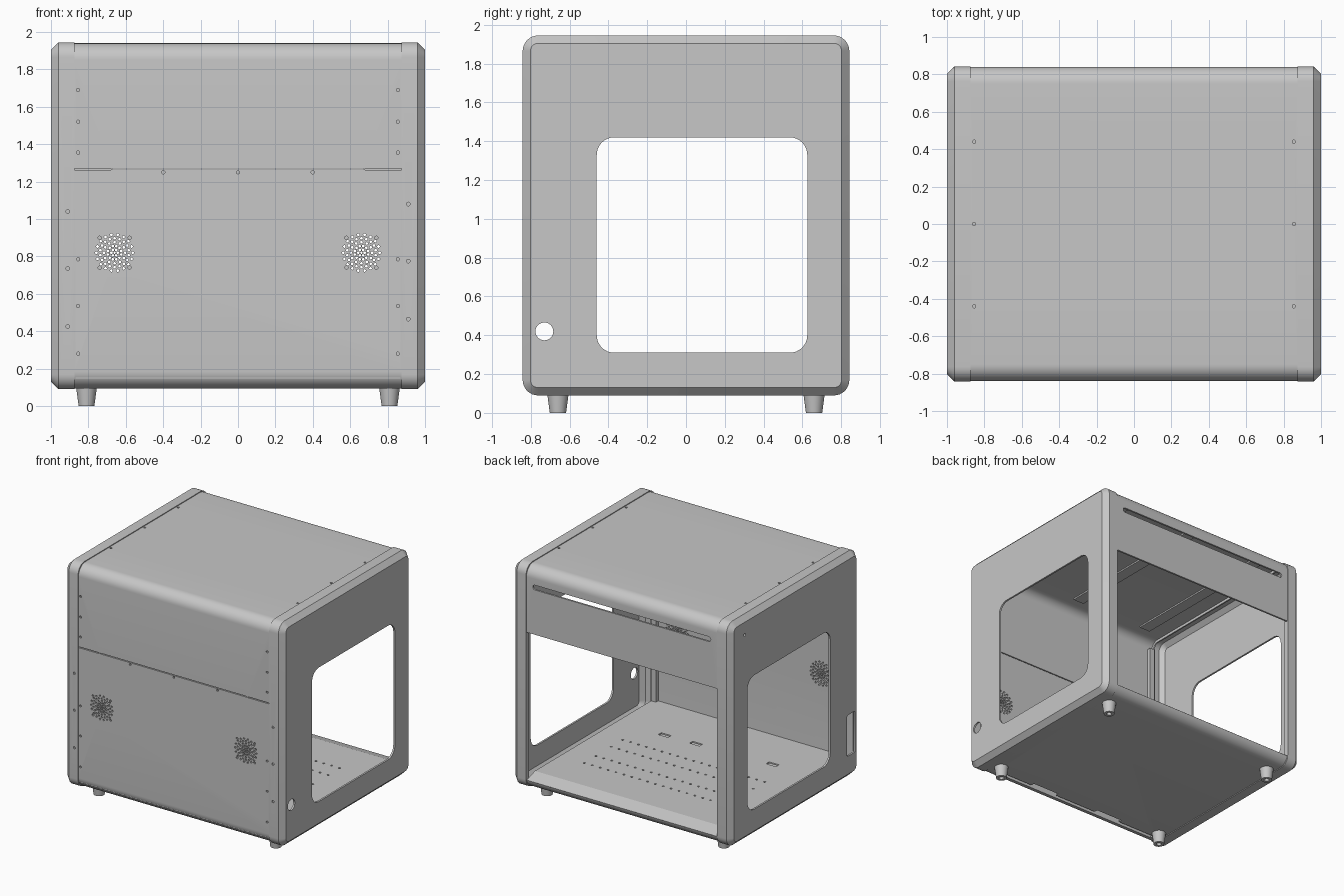
import bpy, bmesh
from math import sin, cos, pi
from mathutils import Matrix, Vector

if "Cube" in bpy.data.objects:
    bpy.data.objects.remove(bpy.data.objects["Cube"], do_unlink=True)

GREY = 0.57
mat = bpy.data.materials.new("light grey metal")
mat.use_nodes = True
mat.diffuse_color = (GREY, GREY, GREY, 1)
for node in mat.node_tree.nodes:
    if node.type == 'BSDF_PRINCIPLED':
        node.inputs["Base Color"].default_value = (GREY, GREY, GREY, 1)


def rounded(x, y0, y1, z0, z1, r, seg=8):
    """Rounded rectangle loop in the plane at x."""
    pts = []
    corners = [(y1 - r, z1 - r), (y0 + r, z1 - r), (y0 + r, z0 + r), (y1 - r, z0 + r)]
    for k, (cy, cz) in enumerate(corners):
        for i in range(seg + 1):
            a = (k + i / seg) * pi / 2
            pts.append(Vector((x, cy + r * cos(a), cz + r * sin(a))))
    return pts


def loft(bm, loops, closed=False):
    """Skin successive loops, capped at both ends or joined into a ring."""
    rows = [[bm.verts.new(p) for p in loop] for loop in loops]
    n = len(rows[0])
    pairs = list(zip(rows, rows[1:]))
    if closed:
        pairs.append((rows[-1], rows[0]))
    else:
        bm.faces.new(rows[0])
        bm.faces.new(rows[-1])
    for a, b in pairs:
        for i in range(n):
            j = (i + 1) % n
            bm.faces.new((a[i], a[j], b[j], b[i]))


def box(bm, x0, x1, y0, y1, z0, z1):
    size = Matrix.Diagonal((abs(x1 - x0), y1 - y0, z1 - z0, 1))
    mid = Matrix.Translation(((x0 + x1) / 2, (y0 + y1) / 2, (z0 + z1) / 2))
    bmesh.ops.create_cube(bm, size=1, matrix=mid @ size)


def cylinder(bm, pos, r, depth, axis='Z', seg=10, r2=None):
    turn = {'X': Matrix.Rotation(pi / 2, 4, 'Y'),
            'Y': Matrix.Rotation(pi / 2, 4, 'X'), 'Z': Matrix()}[axis]
    bmesh.ops.create_cone(bm, cap_ends=True, segments=seg, radius1=r,
                          radius2=r if r2 is None else r2, depth=depth,
                          matrix=Matrix.Translation(pos) @ turn)


def finish(name, bm):
    bmesh.ops.recalc_face_normals(bm, faces=bm.faces[:])
    mesh = bpy.data.meshes.new(name)
    bm.to_mesh(mesh)
    bm.free()
    mesh.materials.append(mat)
    obj = bpy.data.objects.new(name, mesh)
    bpy.context.collection.objects.link(obj)
    return obj


def select(obj):
    bpy.ops.object.select_all(action='DESELECT')
    obj.select_set(True)
    bpy.context.view_layer.objects.active = obj


def cut(obj, bm):
    tool = finish("cutter", bm)
    tool.hide_render = True
    mod = obj.modifiers.new("cut", 'BOOLEAN')
    mod.operation, mod.solver, mod.object = 'DIFFERENCE', 'EXACT', tool
    select(obj)
    bpy.ops.object.modifier_apply(modifier=mod.name)
    bpy.data.objects.remove(tool, do_unlink=True)


def smooth(obj):
    select(obj)
    bpy.ops.object.shade_smooth_by_angle(angle=0.5)


# Wrapped sheet body: front, top, back and bottom
W, D, TOP, BASE, WALL = 0.873, 0.84, 1.94, 0.095, 0.015
bm = bmesh.new()


def body_loop(x, d):
    return rounded(x, -D + d, D - d, BASE + d, TOP - d, 0.09 - d, 10)


loft(bm, [body_loop(-W, 0), body_loop(W, 0), body_loop(W, WALL), body_loop(-W, WALL)], True)
body = finish("body_wrap", bm)

# Rear opening, rear slot, front slit and notched gap under the front edge
bm = bmesh.new()
box(bm, -0.9, 0.9, 0.6, 0.9, 0.165, 1.39)
loft(bm, [[Vector((p.y, y, p.z)) for p in rounded(0, -0.815, 0.815, 1.76, 1.8, 0.019, 4)]
          for y in (0.8, 0.86)])
box(bm, -0.67, 0.67, -0.9, -0.8, 1.264, 1.271)
box(bm, -0.8, 0.8, -0.75, -0.72, 0.08, 0.13)
cut(body, bm)
bm = bmesh.new()
for s in (-1, 1):
    box(bm, s * 0.68, s * 0.88, -0.9, -D + 0.012, 1.263, 1.271)
    box(bm, s * 0.2, s * 0.45, -0.73, -0.69, 0.08, 0.13)
box(bm, -0.87, 0.87, -0.9, -D + 0.01, 0.147, 0.153)
cut(body, bm)

# Perforated fan grilles, staggered rings of round holes
bm = bmesh.new()
for side in (-1, 1):
    cx, cz = side * 0.66, 0.82
    cylinder(bm, (cx, -D, cz), 0.007, 0.1, 'Y', 8)
    for ring, count in enumerate((6, 12, 12, 18, 18)):
        r = 0.02 * (ring + 1) - 0.003
        for i in range(count):
            a = (i + 0.5 * (ring % 2)) * 2 * pi / count
            cylinder(bm, (cx + r * cos(a), -D, cz + r * sin(a)), 0.0075, 0.1, 'Y', 8)
cut(body, bm)

# Sunken screws on the front and top
bm = bmesh.new()
spots = [(s * 0.855, z) for s in (-1, 1) for z in (1.69, 1.52, 1.355, 0.785, 0.535, 0.28)]
spots += [(x, 1.25) for x in (-0.4, 0, 0.4)]
spots += [(s * 0.66 + i * 0.08, 0.82 + j * 0.08)
          for s in (-1, 1) for i in (-1, 1) for j in (-1, 1)]
for x, z in spots:
    cylinder(bm, (x, -D, z), 0.009, 0.024, 'Y')
for s in (-1, 1):
    for y in (-0.44, 0, 0.44):
        cylinder(bm, (s * 0.855, y, TOP), 0.009, 0.024)
cut(body, bm)
smooth(body)

# Hollow side frames with chamfered rims, windows, ports and front screws
for side, name in ((1, "left_side_frame"), (-1, "right_side_frame")):
    bm = bmesh.new()
    section = ((1.0, 0.04), (0.96, 0), (0.875, 0), (0.875, 0.04),
               (0.887, 0.04), (0.887, 0.015), (0.95, 0.015), (0.985, 0.05))
    loft(bm, [rounded(side * x, -0.842 + d, 0.842 - d, 0.09 + d, 1.945 - d, 0.08 - d)
              for x, d in section])
    frame = finish(name, bm)
    bm = bmesh.new()
    loft(bm, [rounded(side * x, -0.46, 0.625, 0.31, 1.42, 0.09) for x in (0.9, 1.1)])
    if side > 0:
        cylinder(bm, (1, -0.73, 0.42), 0.046, 0.2, 'X', 32)
    else:
        loft(bm, [rounded(-x, -0.785, -0.68, 0.28, 0.62, 0.01, 2) for x in (0.97, 1.1)])
        cylinder(bm, (-1, 0.66, 1.8), 0.013, 0.1, 'X', 16)
    for z in (0.445, 0.755, 1.06):
        cylinder(bm, (side * 0.91, -0.842, z + side * 0.02), 0.01, 0.02, 'Y')
    cut(frame, bm)
    smooth(frame)

# Raised floor plate with rows of mounting holes and cable slots
FLOOR = 0.2
bm = bmesh.new()
box(bm, -W, W, -0.82, 0.73, FLOOR - 0.012, FLOOR)
floor = finish("floor_plate", bm)
bm = bmesh.new()
for y in (0.4, 0.25, 0.05, -0.1):
    for i in range(19):
        cylinder(bm, (-0.65 + i * 1.3 / 18, y, FLOOR), 0.009, 0.06, 'Z', 8)
for x, y in ((0.44, -0.35), (0.16, -0.36), (-0.52, -0.39)):
    box(bm, x - 0.045, x + 0.045, y - 0.02, y + 0.02, FLOOR - 0.03, FLOOR + 0.03)
cut(floor, bm)

# Sloped rear edge of the floor, running down to the body rim
bm = bmesh.new()
loft(bm, [[Vector((x, y, z)) for y, z in
           ((0.73, FLOOR), (0.838, 0.165), (0.825, 0.155), (0.73, FLOOR - 0.012))]
          for x in (-W, W)])
finish("floor_rear_edge", bm)

# Upright lip behind the gap under the front edge
bm = bmesh.new()
box(bm, -0.8, 0.8, -0.757, -0.75, 0.1, FLOOR - 0.012)
finish("front_lip", bm)

# Light bars under the ceiling
for x, name in ((-0.68, "right_light_bar"), (0, "middle_light_bar"), (0.68, "left_light_bar")):
    bm = bmesh.new()
    box(bm, x - 0.05, x + 0.05, -0.68, 0.68, 1.913, TOP - WALL)
    finish(name, bm)

# Corner posts inside the front
for side, name in ((1, "left_front_post"), (-1, "right_front_post")):
    bm = bmesh.new()
    box(bm, side * 0.83, side * W, -0.827, -0.79, FLOOR, 1.85)
    finish(name, bm)

# Tapered feet with hollow ends
for sx, xname in ((1, "left"), (-1, "right")):
    for sy, yname in ((-1, "front"), (1, "back")):
        bm = bmesh.new()
        cylinder(bm, (sx * 0.81, sy * 0.66, 0.0525), 0.042, 0.105, 'Z', 32, 0.056)
        foot = finish(yname + "_" + xname + "_foot", bm)
        bm = bmesh.new()
        cylinder(bm, (sx * 0.81, sy * 0.66, 0), 0.02, 0.08, 'Z', 20)
        cut(foot, bm)
        smooth(foot)
